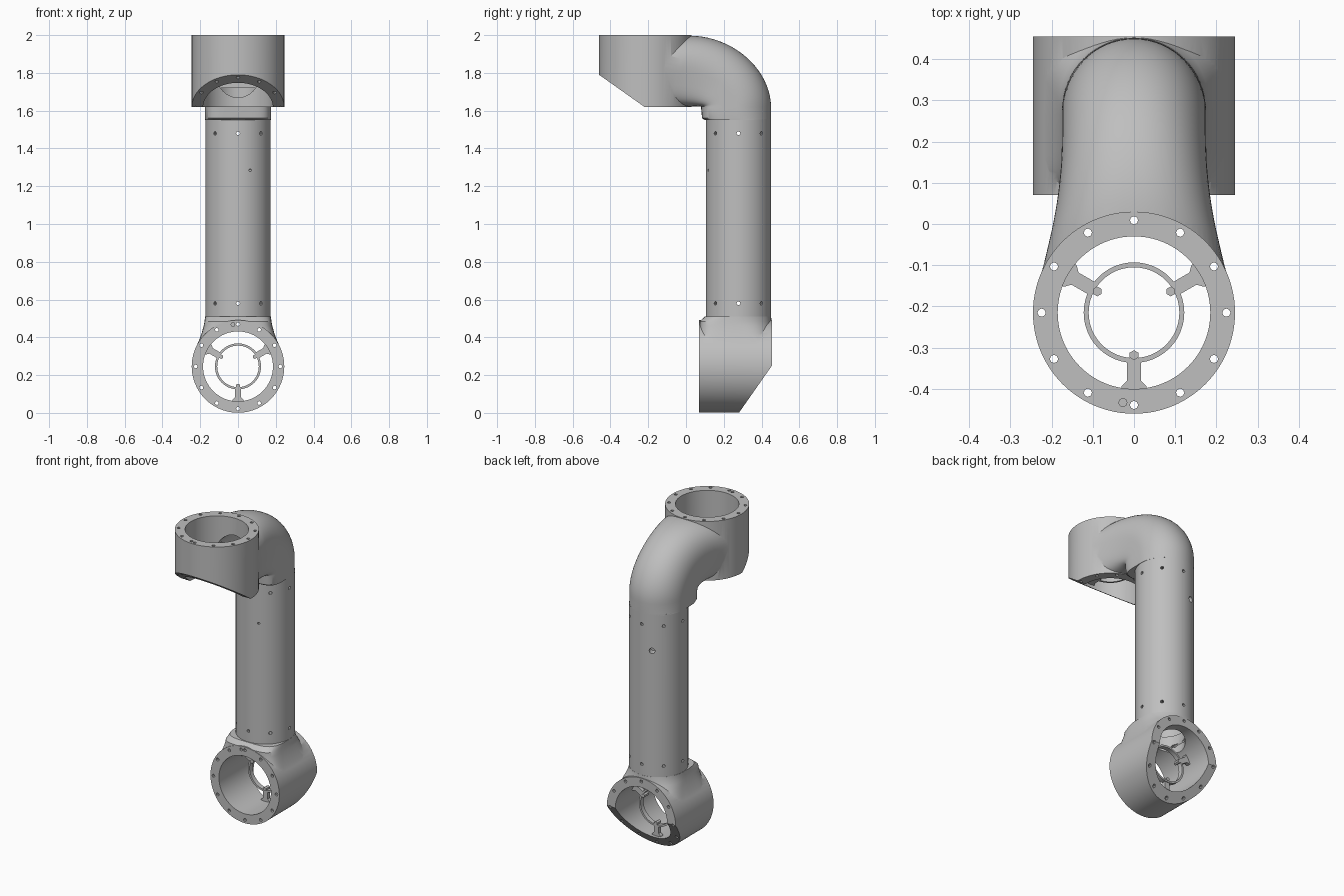
import bpy, bmesh, math
from math import sin, cos, pi, radians
from mathutils import Vector, Matrix

if "Cube" in bpy.data.objects:
    bpy.data.objects.remove(bpy.data.objects["Cube"], do_unlink=True)

grey = bpy.data.materials.new("light_grey")
grey.use_nodes = True
GREY = (0.52, 0.52, 0.52, 1)
grey.diffuse_color = GREY
grey.node_tree.nodes["Principled BSDF"].inputs["Base Color"].default_value = GREY

UP, BACK = Vector((0, 0, 1)), Vector((0, 1, 0))
HEAD_R, BORE_R, BOLT_R = 0.245, 0.185, 0.224
HEAD_Y, FOOT_Z, TUBE_Y, TUBE_R = -0.215, 0.246, 0.2775, 0.1725


def rod(bm, start, axis, length, r, n=96):
    """Solid cylinder from a start point along an axis."""
    start, axis = Vector(start), Vector(axis).normalized()
    place = Matrix.Translation(start + axis * length / 2) @ axis.to_track_quat("Z", "Y").to_matrix().to_4x4()
    bmesh.ops.create_cone(bm, cap_ends=True, segments=n, radius1=r, radius2=r, depth=length, matrix=place)


def loft(bm, sections, cyclic=False):
    """Skin over point loops, capped unless the loops form a ring."""
    rows = [[bm.verts.new(p) for p in s] for s in sections]
    n = len(rows[0])
    pairs = list(zip(rows, rows[1:])) + ([(rows[-1], rows[0])] if cyclic else [])
    for a, b in pairs:
        for i in range(n):
            j = (i + 1) % n
            bm.faces.new((a[i], a[j], b[j], b[i]))
    if not cyclic:
        bm.faces.new(rows[0])
        bm.faces.new(rows[-1])


def make(name, build):
    bm = bmesh.new()
    build(bm)
    bmesh.ops.recalc_face_normals(bm, faces=bm.faces[:])
    mesh = bpy.data.meshes.new(name)
    bm.to_mesh(mesh)
    bm.free()
    mesh.materials.append(grey)
    ob = bpy.data.objects.new(name, mesh)
    bpy.context.collection.objects.link(ob)
    return ob


def combine(ob, build, operation="DIFFERENCE"):
    """Cut or join a temporary solid."""
    tool = make("helper", build)
    tool.hide_render = True
    mod = ob.modifiers.new("bool", "BOOLEAN")
    mod.operation, mod.solver, mod.object = operation, "EXACT", tool
    bpy.context.view_layer.objects.active = ob
    bpy.ops.object.modifier_apply(modifier=mod.name)
    bpy.data.objects.remove(tool, do_unlink=True)


def smooth(ob):
    bpy.ops.object.select_all(action="DESELECT")
    ob.select_set(True)
    bpy.context.view_layer.objects.active = ob
    bpy.ops.object.shade_smooth_by_angle(angle=radians(30))


def d_section(inner, outer, w, inner_pow, outer_pow, n=64):
    """Loop between two (y, z) points, with its own roundness on each side."""
    a, b = Vector((0, *inner)), Vector((0, *outer))
    mid, half = (a + b) / 2, (b - a) / 2
    pts = []
    for i in range(n):
        t = 2 * pi * i / n
        c, s = cos(t), sin(t)
        e = 2 / (outer_pow if s >= 0 else inner_pow)
        x = math.copysign(abs(c) ** e, c) * w
        pts.append(mid + half * math.copysign(abs(s) ** e, s) + Vector((x, 0, 0)))
    return pts


def wedge(bm, profile):
    """Side profile of (y, z) points run across the full width."""
    loft(bm, [[(x, y, z) for y, z in profile] for x in (-0.4, 0.4)])


def bolt_holes(bm, centre, axis, up):
    """Twelve through holes and one shallow pin hole in a flange."""
    centre, up = Vector(centre), Vector(up)
    side = Vector((1, 0, 0))
    for i in range(12):
        a = i * pi / 6
        rod(bm, centre + (side * cos(a) + up * sin(a)) * BOLT_R, axis, 0.6, 0.01, 8)


# Upper housing: vertical socket with a swept elbow
def elbow(bm):
    secs = [d_section((0.1, 1.55), (0.45, 1.55), 0.174, 5, 2),
            d_section((0.085, 1.56), (0.45, 1.56), 0.175, 5, 2),
            d_section((0.08, 1.615), (0.45, 1.62), 0.175, 5, 2)]
    steps = 20
    for i in range(1, steps + 1):
        t = i / steps
        a = t * pi / 2
        inner = (0.08 - 0.2 * t * t, 1.622)
        outer = (0.02 + 0.43 * cos(a) ** 1.04, 1.62 + 0.377 * sin(a) ** 1.04)
        flare = max(0, 0.2 - (inner[0] + outer[0]) / 2) / 0.32
        secs.append(d_section(inner, outer, 0.175 + 0.051 * flare ** 2, 5, 2 + 0.3 * t))
    secs.append(d_section((-0.13, 1.622), (-0.12, 1.996), 0.226, 5, 2.3))
    loft(bm, secs)


upper = make("upper_housing", lambda bm: rod(bm, (0, HEAD_Y, 1.62), UP, 0.38, HEAD_R))
combine(upper, elbow, "UNION")
combine(upper, lambda bm: wedge(bm, [(-0.6, 1.889), (-0.1, 1.535), (-0.6, 1.535)]))
combine(upper, lambda bm: rod(bm, (0, HEAD_Y, 1.5), UP, 0.6, BORE_R))
combine(upper, lambda bm: rod(bm, (0, HEAD_Y, 1.78), BACK, 0.48, 0.11, 48))
combine(upper, lambda bm: rod(bm, (0, TUBE_Y, 1.5), UP, 0.22, 0.12, 48))
combine(upper, lambda bm: bolt_holes(bm, (0, HEAD_Y, 1.5), UP, BACK))
combine(upper, lambda bm: rod(bm, (-0.027, HEAD_Y - 0.218, 1.97), UP, 0.1, 0.01, 8))
smooth(upper)


# Lower housing: horizontal socket flaring up into the tube
def neck(bm):
    # z, front y, back y, half width, front and back roundness
    rows = [(0.30, 0.074, 0.452, 0.236, 8, 8), (0.34, 0.073, 0.452, 0.226, 8, 7),
            (0.38, 0.072, 0.452, 0.208, 7, 5), (0.42, 0.072, 0.452, 0.193, 6, 3.6),
            (0.46, 0.071, 0.452, 0.182, 5, 2.6), (0.485, 0.072, 0.452, 0.177, 5, 2.2),
            (0.51, 0.1, 0.451, 0.174, 4, 2)]
    loft(bm, [d_section((f, z), (b, z), w, p, q) for z, f, b, w, p, q in rows])


lower = make("lower_housing", lambda bm: rod(bm, (0, 0.07, FOOT_Z), BACK, 0.385, HEAD_R))
combine(lower, neck, "UNION")
combine(lower, lambda bm: wedge(bm, [(0.56, 0.4), (0.21, -0.1), (0.56, -0.1)]))
combine(lower, lambda bm: rod(bm, (0, 0, FOOT_Z), BACK, 0.6, BORE_R))
combine(lower, lambda bm: rod(bm, (0, TUBE_Y, 0.3), UP, 0.3, 0.12, 48))
combine(lower, lambda bm: bolt_holes(bm, (0, 0, FOOT_Z), BACK, UP))
combine(lower, lambda bm: rod(bm, (-0.027, 0, FOOT_Z + 0.222), BACK, 0.1, 0.01, 8))
smooth(lower)


# Hollow straight tube with two rows of radial fixing holes
def tube_holes(bm):
    for z in (0.58, 1.48):
        for i in range(8):
            a = i * pi / 4
            rod(bm, (0.1 * cos(a), TUBE_Y + 0.1 * sin(a), z), (cos(a), sin(a), 0), 0.12, 0.01, 8)
    for deg, z, r in ((-68, 1.285, 0.007), (112, 1.32, 0.018)):
        a = radians(deg)
        rod(bm, (0.1 * cos(a), TUBE_Y + 0.1 * sin(a), z), (cos(a), sin(a), 0), 0.12, r, 12)


tube = make("arm_tube", lambda bm: rod(bm, (0, TUBE_Y, 0.505), UP, 1.05, TUBE_R))
combine(tube, lambda bm: rod(bm, (0, TUBE_Y, 0.4), UP, 1.3, 0.13))
combine(tube, tube_holes)
smooth(tube)


# Cable guide: a thin ring held by three flared arms with screw posts
def guide(bm):
    h = 0.015
    hoop = []
    for i in range(48):
        a = i * pi / 24
        hoop.append([(r * cos(a), r * sin(a), z) for r, z in ((0.11, -h), (0.122, -h), (0.122, h), (0.11, h))])
    loft(bm, hoop, cyclic=True)
    outline = [(0.116, -0.017), (0.165, -0.017), (0.178, -0.03), (0.187, -0.032)]
    outline += [(r, -w) for r, w in reversed(outline)]
    for deg in (30, 150, 270):
        turn = Matrix.Rotation(radians(deg), 3, "Z")
        loft(bm, [[turn @ Vector((r, w, z)) for r, w in outline] for z in (-h * 0.8, h * 0.8)])
        rod(bm, turn @ Vector((0.103, 0, -0.018)), UP, 0.04, 0.012, 6)


upper_guide = make("upper_cable_guide", guide)
upper_guide.location = (0, HEAD_Y, 1.78)
lower_guide = make("lower_cable_guide", guide)
lower_guide.location = (0, 0.29, FOOT_Z)
lower_guide.rotation_euler = (pi / 2, 0, 0)
for ob in (upper_guide, lower_guide):
    smooth(ob)
